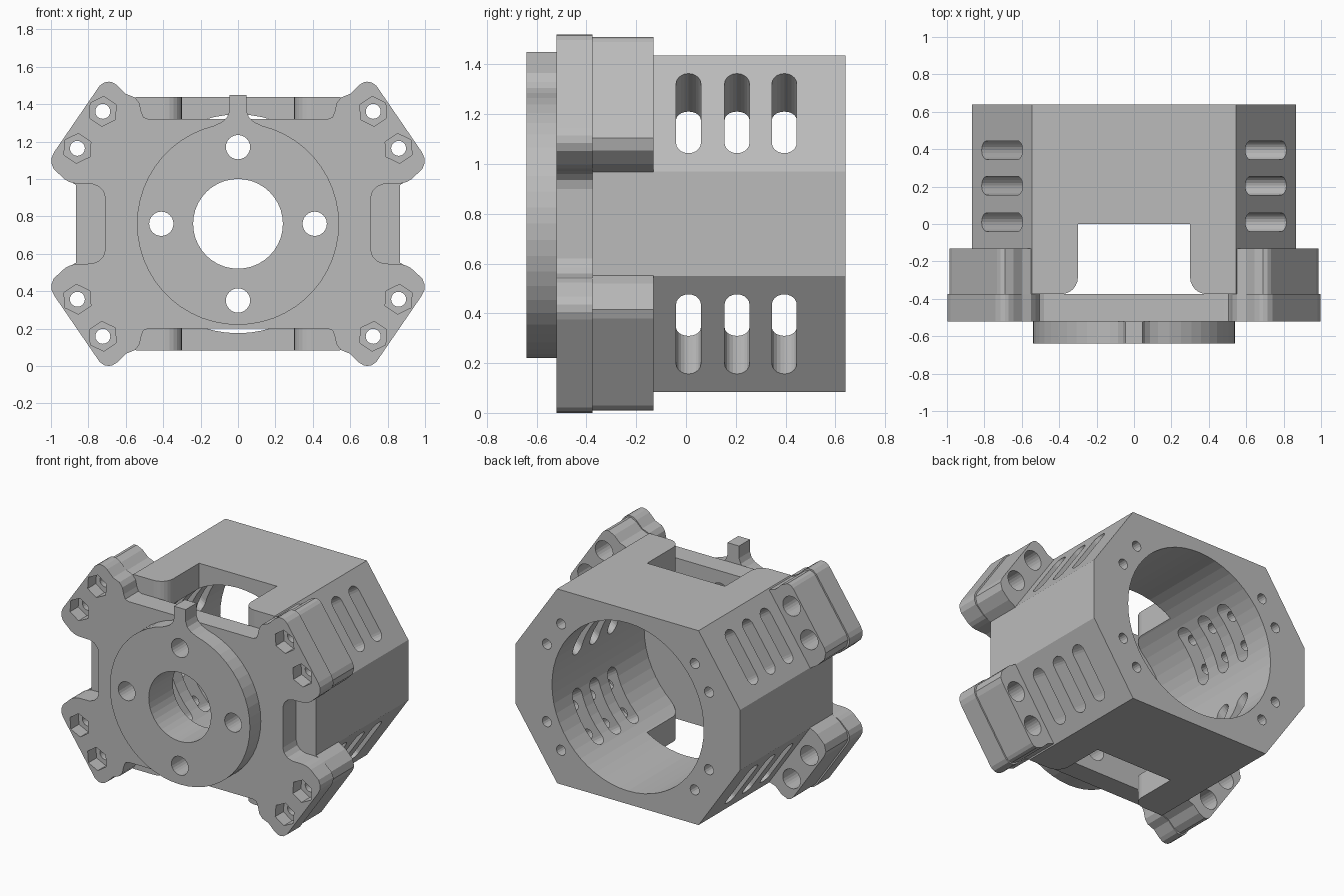
import bpy, bmesh
from math import cos, sin, pi, sqrt
from mathutils import Matrix, Vector

cube = bpy.data.objects.get("Cube")
if cube:
    bpy.data.objects.remove(cube, do_unlink=True)

MID = 0.76                                   # height of the bore axis
grey = bpy.data.materials.new("grey metal")
grey.use_nodes = True
colour = (0.5, 0.5, 0.5, 1)
grey.diffuse_color = colour
grey.node_tree.nodes["Principled BSDF"].inputs["Base Color"].default_value = colour


def frame(u, v, w, origin=(0, 0, MID)):
    m = Matrix((u, v, w)).transposed().to_4x4()
    m.translation = Vector(origin)
    return m


ALONG_Y = frame((1, 0, 0), (0, 0, 1), (0, 1, 0))
ALONG_Z = frame((1, 0, 0), (0, 1, 0), (0, 0, 1))


def circle(x, z, r, n=32, turn=0):
    return [(x + r * cos(turn + 2 * pi * i / n), z + r * sin(turn + 2 * pi * i / n)) for i in range(n)]


def build(name, prisms):
    """Each prism is (outline, start, end, frame)."""
    bm = bmesh.new()
    for outline, a, b, m in prisms:
        low = [bm.verts.new(m @ Vector((u, v, a))) for u, v in outline]
        high = [bm.verts.new(m @ Vector((u, v, b))) for u, v in outline]
        bm.faces.new(low)
        bm.faces.new(high)
        for i in range(len(low)):
            j = (i + 1) % len(low)
            bm.faces.new((low[i], low[j], high[j], high[i]))
    bmesh.ops.recalc_face_normals(bm, faces=bm.faces)
    mesh = bpy.data.meshes.new(name)
    bm.to_mesh(mesh)
    bm.free()
    mesh.materials.append(grey)
    obj = bpy.data.objects.new(name, mesh)
    bpy.context.collection.objects.link(obj)
    return obj


def cut(target, prisms):
    cutter = build("cutter", prisms)
    cutter.hide_render = True
    mod = target.modifiers.new("cut", 'BOOLEAN')
    mod.operation = 'DIFFERENCE'
    mod.solver = 'EXACT'
    mod.object = cutter
    bpy.context.view_layer.objects.active = target
    bpy.ops.object.modifier_apply(modifier=mod.name)
    bpy.data.objects.remove(cutter, do_unlink=True)


def four_way(quarter):
    """Mirror a top-right outline, running clockwise, into a closed loop."""
    right = quarter + [(x, -z) for x, z in reversed(quarter)]
    return right + [(-x, z) for x, z in reversed(right)]


QUADRANTS = [(sx, sz) for sx in (1, -1) for sz in (1, -1)]
A, B = Vector((0.545, 0.677)), Vector((0.865, 0.21))   # ends of a slanted side
middle = (A + B) / 2
along = (A - B).normalized()
out = Vector((-along.y, along.x)) * -1

# Octagonal housing with bore
housing = build("housing", [(four_way([tuple(A), tuple(B)]), -0.375, 0.64, ALONG_Y)])
cut(housing, [(circle(0, 0, 0.585, 56), -0.6, 0.9, ALONG_Y)])

# Top and bottom window, flared towards the front plate
flare = [(0.39 - 0.09 * cos(k * pi / 12), -0.285 - 0.09 * sin(k * pi / 12)) for k in range(7)]
side = [(0.3, 0)] + flare + [(0.39, -0.45)]
cut(housing, [(side + [(-x, y) for x, y in reversed(side)], -1, 1, ALONG_Z)])

# Long screw holes in the back
cut(housing, [(circle(sx * x, sz * z, 0.035, 16), -0.1, 0.8, ALONG_Y)
              for sx, sz in QUADRANTS for x, z in ((0.515, 0.44), (0.625, 0.27))])

# Cooling slots on the slanted sides
slot = [(0.05 * cos(k * pi / 10), 0.144 + 0.05 * sin(k * pi / 10)) for k in range(11)]
slot += [(-u, -v) for u, v in slot]
slots = []
for sx, sz in QUADRANTS:
    for y in (0.01, 0.205, 0.395):
        m = frame((0, 1, 0), (sx * along.x, 0, sz * along.y), (sx * out.x, 0, sz * out.y),
                  (sx * middle.x, y, MID + sz * middle.y))
        slots.append((slot, -0.38, 0.1, m))
cut(housing, slots)

# Front plate with four rounded corner lobes
lobe = [(0.48, 0.56), (0.505, 0.57), (0.517, 0.6), (0.527, 0.645), (0.55, 0.675),
        (0.60, 0.695), (0.645, 0.74), (0.67, 0.756), (0.69, 0.76), (0.715, 0.756),
        (0.74, 0.738), (0.982, 0.385), (0.996, 0.355), (0.998, 0.325), (0.985, 0.292),
        (0.925, 0.237), (0.9, 0.223), (0.865, 0.215), (0.78, 0.213), (0.745, 0.2),
        (0.72, 0.175), (0.71, 0.14)]
plate = build("front_plate", [(four_way(lobe), -0.52, -0.375, ALONG_Y)])

# Round boss with a key tab on top
R = 0.54
start = pi / 2 - 0.24
boss_outline = [(R * cos(start - (2 * pi - 0.48) * k / 48), R * sin(start - (2 * pi - 0.48) * k / 48))
                for k in range(49)]
tab = [(-0.085, 0.545), (-0.058, 0.57), (-0.045, 0.605), (-0.045, 0.69)]
boss_outline += tab + [(-x, z) for x, z in reversed(tab)]
boss = build("front_boss", [(boss_outline, -0.64, -0.52, ALONG_Y)])

# Shaft hole and four mounting holes
openings = [(circle(0, 0, 0.24, 40), -0.8, -0.3, ALONG_Y)]
openings += [(circle(x, z, 0.065, 24), -0.8, -0.3, ALONG_Y)
             for x, z in ((0.41, 0), (-0.41, 0), (0, 0.41), (0, -0.41))]
cut(plate, openings)
cut(boss, openings)

# Corner ears behind the plate
ear_outline = [(0.545, 0.667), (0.60, 0.687), (0.645, 0.73), (0.69, 0.75), (0.715, 0.745),
               (0.733, 0.73), (0.973, 0.38), (0.987, 0.345), (0.975, 0.295), (0.92, 0.24),
               (0.865, 0.207), (0.70, 0.30), (0.56, 0.52)]
bolts = [middle + out * 0.104 + along * t for t in (0.12, -0.12)]
tilt = pi * 0.19
for sx, sz in QUADRANTS:
    name = ("upper" if sz > 0 else "lower") + ("_left" if sx > 0 else "_right") + "_ear"
    ear = build(name, [([(sx * x, sz * z) for x, z in ear_outline], -0.375, -0.13, ALONG_Y)])
    spots = [(sx * p.x, sz * p.y) for p in bolts]
    shafts = [(circle(x, z, 0.04, 20), -0.8, 0.2, ALONG_Y) for x, z in spots]
    cut(ear, shafts)
    cut(ear, [(circle(x, z, 0.068, 24), -0.3, 0.2, ALONG_Y) for x, z in spots])
    cut(plate, shafts)
    # Hexagonal nut pockets
    cut(plate, [(circle(x, z, 0.08, 6, sx * sz * tilt), -0.7, -0.43, ALONG_Y) for x, z in spots])
